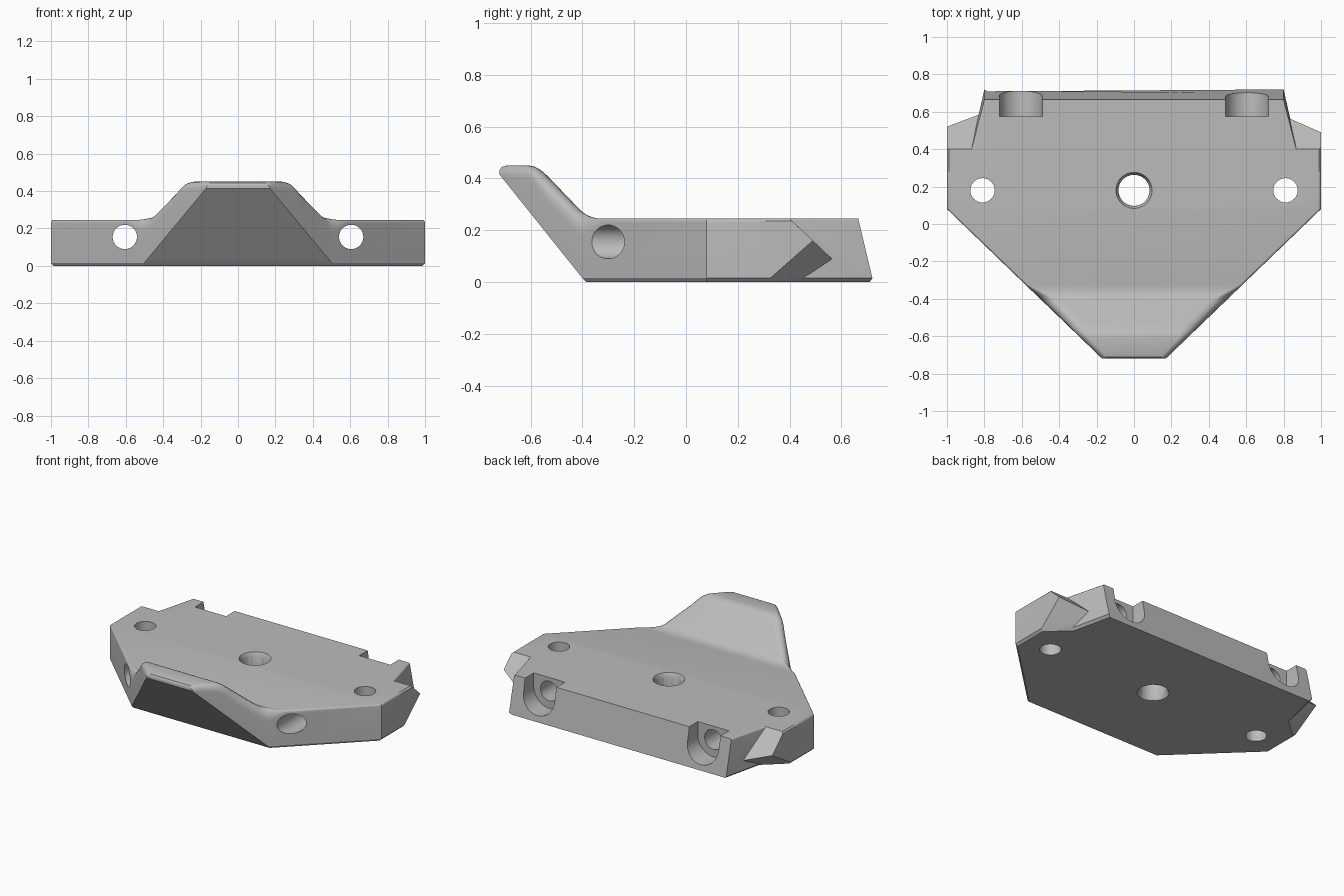
import bpy, bmesh, math

if "Cube" in bpy.data.objects:
    bpy.data.objects.remove(bpy.data.objects["Cube"])

grey = bpy.data.materials.new("plain grey")
grey.diffuse_color = (0.5, 0.5, 0.5, 1)
grey.use_nodes = True
grey.node_tree.nodes["Principled BSDF"].inputs["Base Color"].default_value = grey.diffuse_color


def make_object(name, bm):
    bmesh.ops.recalc_face_normals(bm, faces=bm.faces[:])
    mesh = bpy.data.meshes.new(name)
    bm.to_mesh(mesh)
    bm.free()
    mesh.materials.append(grey)
    ob = bpy.data.objects.new(name, mesh)
    bpy.context.collection.objects.link(ob)
    return ob


def hull(name, points):
    bm = bmesh.new()
    for p in points:
        bm.verts.new(p)
    res = bmesh.ops.convex_hull(bm, input=bm.verts[:])
    loose = [v for v in bm.verts if not v.link_faces]
    bmesh.ops.delete(bm, geom=loose, context='VERTS')
    return make_object(name, bm)


def ring(radius, n=48):
    return [(radius * math.cos(2 * math.pi * i / n),
             radius * math.sin(2 * math.pi * i / n)) for i in range(n)]


def upright_drill(name, x, y, z0, r0, z1, r1):
    return hull(name, [(x + a, y + b, z0) for a, b in ring(r0)] +
                [(x + a, y + b, z1) for a, b in ring(r1)])


def combine(target, tool, operation):
    mod = target.modifiers.new(operation.lower(), 'BOOLEAN')
    mod.operation = operation
    mod.solver = 'EXACT'
    mod.object = tool
    bpy.context.view_layer.objects.active = target
    bpy.ops.object.modifier_apply(modifier=mod.name)
    bpy.data.objects.remove(tool, do_unlink=True)


# Body stations from front to back: y, top height, width of rounded upper edge
stations = [(-.72, .43, .015), (-.712, .444, .03), (-.69, .45, .04),
            (-.61, .45, .05), (-.585, .446, .065), (-.56, .432, .085),
            (-.535, .41, .1), (-.42, .29, .1), (-.40, .271, .09),
            (-.385, .26, .075), (-.365, .251, .05), (-.345, .246, .03),
            (-.325, .245, .015), (.08, .245, .015), (.30, .245, .015)]


def section(y, half, top, round_w):
    # cross-section at one y, with chamfered bottom and rounded top edges
    base = max(0, .015 + 1.25 * (-.4 - y)) if y < -.39 else 0
    cham = 0 if y < -.39 else .015
    round_v = min(round_w, .8 * (top - base - cham))
    right = [(half - cham, base), (half, base + cham)]
    for i in range(7):
        a = math.pi / 2 * i / 6
        right.append((half - round_w * (1 - math.cos(a)),
                      top - round_v * (1 - math.sin(a))))
    return right + [(-x, z) for x, z in reversed(right)]


rows = []
for y, top, r in stations:
    half = min(1, .17 + .83 * (y + .72) / .8)
    rows.append([(x, y, z) for x, z in section(y, half, top, r)])
# narrower rear block with a leaning back face
rows.append([(x, .30, z) for x, z in section(.30, .895, .245, .008)])
rows.append([(x, .709 + .7 * z if z < .0151 else .72 - (z - .015) * .24, z)
             for x, z in section(.72, .80, .245, .008)])

bm = bmesh.new()
loops = [[bm.verts.new(p) for p in row] for row in rows]
n = len(rows[0])
for a, b in zip(loops, loops[1:]):
    for i in range(n):
        j = (i + 1) % n
        bm.faces.new((a[i], a[j], b[j], b[i]))
bm.faces.new(loops[0])
bm.faces.new(loops[-1])
bmesh.ops.remove_doubles(bm, verts=bm.verts[:], dist=.0005)
body = make_object("mounting_block", bm)

# Side ears: sloped on top and undercut below
for s, d in ((1, 0), (-1, .03)):
    pts = [(.75, .28, 0), (.75, .28, .245), (.75, .40, .245),
           (.75, .60 + d * .5, .055), (.75, .525, 0),
           (1, .28, .015), (1, .28, .235), (.99, .28, .245),
           (.99, .40, .245), (1, .41, .235), (1, .49 + d, .16 - d * .9),
           (1, .325, .015), (.985, .32, 0), (.985, .28, 0)]
    combine(body, hull("ear", [(s * x, y, z) for x, y, z in pts]), 'UNION')

# Central hole with countersinks at both ends
combine(body, upright_drill("centre_drill", 0, .18, -.1, .083, .4, .083), 'DIFFERENCE')
combine(body, upright_drill("upper_sink", 0, .18, .22, .083, .255, .102), 'DIFFERENCE')
combine(body, upright_drill("lower_sink", 0, .18, -.01, .102, .025, .083), 'DIFFERENCE')

for s in (-1, 1):
    # Outer upright holes
    combine(body, upright_drill("outer_drill", s * .81, .18, -.1, .065, .4, .065), 'DIFFERENCE')
    # Long bolt tunnels from front to back
    x0, z0 = s * .605, .155
    combine(body, hull("tunnel", [(x0 + a, y, z0 + b) for y in (-.8, .65)
                                  for a, b in ring(.065)]), 'DIFFERENCE')
    # U-shaped rear pockets, open at the top
    profile = [(a, b) for a, b in ring(.115) if b < .001] + [(-.115, .3), (.115, .3)]
    combine(body, hull("pocket", [(x0 + a, y, z0 + b) for y in (.575, .9)
                                  for a, b in profile]), 'DIFFERENCE')

# Smooth the curved surfaces, keep edges sharp
bpy.ops.object.select_all(action='DESELECT')
body.select_set(True)
bpy.context.view_layer.objects.active = body
bpy.ops.object.shade_smooth_by_angle(angle=math.radians(30))
